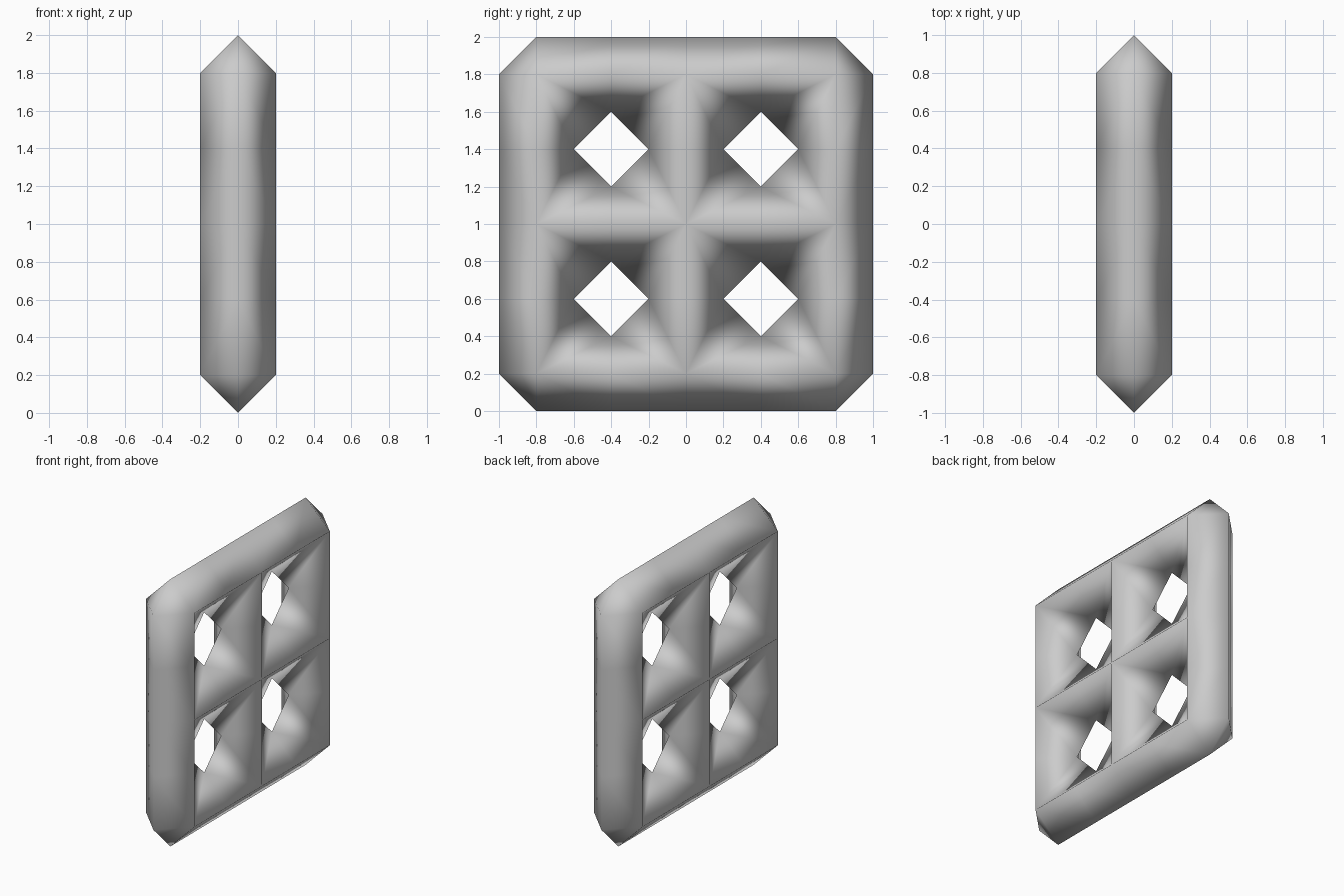
import bpy, bmesh
from mathutils import Vector

if "Cube" in bpy.data.objects:
    bpy.data.objects.remove(bpy.data.objects["Cube"])

R = 0.2      # half thickness of the bars
STEP = 0.4   # spacing between bar line and hole centre

bm = bmesh.new()


def face(*pts):
    # pts are (x, y, z) relative to the panel centre; always face +x
    f = bm.faces.new([bm.verts.new((x, y, z + 1)) for x, y, z in pts])
    f.normal_update()
    if f.normal.x < 0:
        f.normal_flip()
    f.smooth = True


# Four square recesses, each sloping down to a diamond hole
for hy in (-STEP, STEP):
    for hz in (-STEP, STEP):
        for sy in (-1, 1):
            for sz in (-1, 1):
                corner = (R, hy + STEP * sy, hz + STEP * sz)
                side = (R, hy + STEP * sy, hz)
                end = (R, hy, hz + STEP * sz)
                hole_y = (0, hy + R * sy, hz)
                hole_z = (0, hy, hz + R * sz)
                face(corner, side, hole_y)
                face(corner, hole_y, hole_z)
                face(corner, hole_z, end)

# Bevelled outer rim, in segments, with cut corners
for s in (-1, 1):
    inner, outer = 0.8 * s, 1.0 * s
    for i in range(-2, 2):
        a, b = i * STEP, (i + 1) * STEP
        face((R, inner, a), (R, inner, b), (0, outer, b), (0, outer, a))
        face((R, a, inner), (R, b, inner), (0, b, outer), (0, a, outer))
    for t in (-1, 1):
        face((R, inner, 0.8 * t), (0, outer, 0.8 * t), (0, inner, 1.0 * t))

bmesh.ops.remove_doubles(bm, verts=bm.verts[:], dist=0.001)
mesh = bpy.data.meshes.new("lattice_panel")
bm.to_mesh(mesh)
bm.free()
panel = bpy.data.objects.new("lattice_panel", mesh)
bpy.context.collection.objects.link(panel)

# Mirror the half shell to close the back
mirror = panel.modifiers.new("mirror", 'MIRROR')
mirror.use_axis = (True, False, False)
mirror.use_clip = True
mirror.merge_threshold = 0.001
